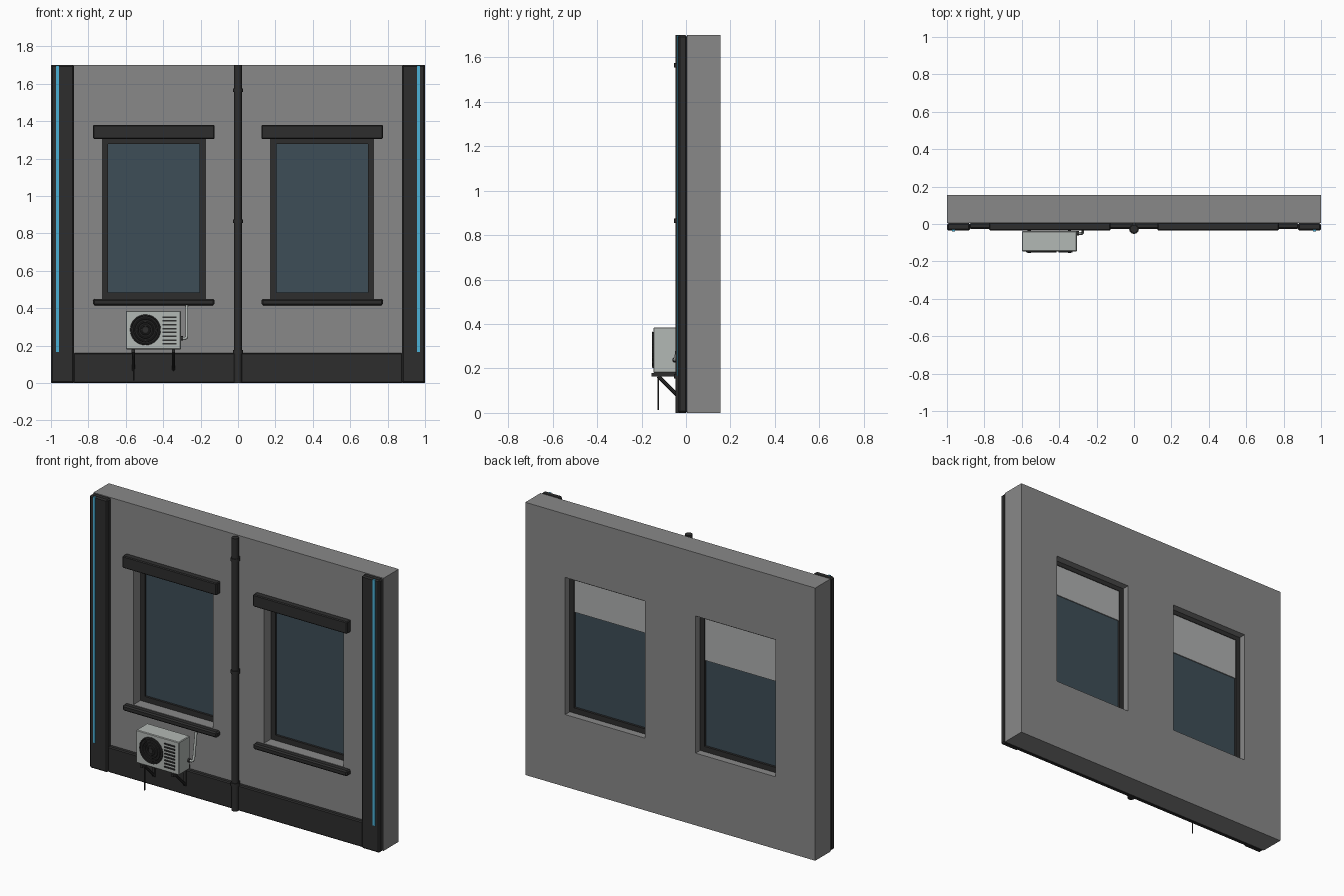
import bpy, bmesh, math
from mathutils import Vector

if "Cube" in bpy.data.objects:
    bpy.data.objects.remove(bpy.data.objects["Cube"])


def material(name, r, g, b):
    m = bpy.data.materials.new(name)
    m.use_nodes = True
    m.diffuse_color = (r, g, b, 1)
    m.node_tree.nodes["Principled BSDF"].inputs["Base Color"].default_value = (r, g, b, 1)
    return m


WALL = material("wall grey", 0.25, 0.25, 0.25)
TRIM = material("charcoal trim", 0.027, 0.027, 0.027)
GLASS = material("dark blue glass", 0.047, 0.075, 0.095)
LIGHT = material("light strip blue", 0.07, 0.44, 0.68)
CASING = material("pale grey casing", 0.45, 0.48, 0.46)
BLIND = material("blind grey", 0.43, 0.44, 0.44)
BLACK = material("grille black", 0.014, 0.014, 0.014)


def finish(name, bm, mat, bevel=0, smooth=False):
    bmesh.ops.recalc_face_normals(bm, faces=bm.faces)
    mesh = bpy.data.meshes.new(name)
    bm.to_mesh(mesh)
    bm.free()
    mesh.materials.append(mat)
    ob = bpy.data.objects.new(name, mesh)
    bpy.context.collection.objects.link(ob)
    if bevel:
        mod = ob.modifiers.new("bevel", 'BEVEL')
        mod.width = bevel
        mod.segments = 1
    if smooth:
        bpy.ops.object.select_all(action='DESELECT')
        ob.select_set(True)
        bpy.context.view_layer.objects.active = ob
        bpy.ops.object.shade_smooth_by_angle()
    return ob


def box(name, x, y, z, mat, bevel=0):
    """Box from (low, high) pairs on each axis."""
    bm = bmesh.new()
    bmesh.ops.create_cube(bm, size=1)
    for v in bm.verts:
        v.co = [(a + b) / 2 + c * abs(b - a) for c, (a, b) in zip(v.co, (x, y, z))]
    return finish(name, bm, mat, bevel)


def rod(name, start, end, radius, mat, sides=16):
    """Cylinder between two points."""
    a, b = Vector(start), Vector(end)
    bm = bmesh.new()
    bmesh.ops.create_cone(bm, cap_ends=True, segments=sides, radius1=radius,
                          radius2=radius, depth=(b - a).length)
    rot = (b - a).to_track_quat('Z', 'Y')
    for v in bm.verts:
        v.co = rot @ v.co + (a + b) / 2
    return finish(name, bm, mat, smooth=sides > 8)


def ring(name, centre, radius, thick, mat):
    bpy.ops.mesh.primitive_torus_add(location=centre, rotation=(math.pi / 2, 0, 0),
                                     major_radius=radius, minor_radius=thick,
                                     major_segments=32, minor_segments=6)
    ob = bpy.context.object
    ob.name = name
    ob.data.materials.append(mat)
    bpy.ops.object.shade_smooth_by_angle()


FRONT, BACK = 0.005, 0.155
TOP = 1.7
WIN_X, HALF = 0.45, 0.275
SILL_Z, HEAD_Z = 0.45, 1.305

# Wall: a grid without the two window cells, extruded to thickness
xs = [-1, -WIN_X - HALF, -WIN_X + HALF, WIN_X - HALF, WIN_X + HALF, 1]
zs = [0, SILL_Z, HEAD_Z, TOP]
bm = bmesh.new()
grid = [[bm.verts.new((x, FRONT, z)) for z in zs] for x in xs]
for i in range(5):
    for j in range(3):
        if j == 1 and i in (1, 3):
            continue
        bm.faces.new((grid[i][j], grid[i + 1][j], grid[i + 1][j + 1], grid[i][j + 1]))
out = bmesh.ops.extrude_face_region(bm, geom=bm.faces[:])
for v in out["geom"]:
    if isinstance(v, bmesh.types.BMVert):
        v.co.y = BACK
finish("wall", bm, WALL)

# Plinth along the foot of the wall
box("plinth", (-0.88, 0.88), (-0.026, FRONT), (0, 0.16), TRIM, 0.006)

for s, side in ((-1, "right"), (1, "left")):
    # Corner pilaster with its light strip
    box(side + "_pilaster", sorted((s, s * 0.876)), (-0.036, FRONT), (0, TOP), TRIM, 0.008)
    box(side + "_light_strip", sorted((s * 0.972, s * 0.957)), (-0.04, -0.03),
        (0.165, TOP - 0.002), LIGHT)

    # Window lintel and sill
    cx = s * WIN_X
    wide = (cx - 0.325, cx + 0.325)
    box(side + "_lintel", wide, (-0.034, FRONT + 0.003), (HEAD_Z, 1.38), TRIM, 0.005)
    box(side + "_sill", wide, (-0.034, FRONT + 0.003), (0.415, SILL_Z), TRIM, 0.008)

    # Window frame, glass and roller blind
    depth = (0.075, 0.11)
    for e, jamb in ((-1, "jamb_a"), (1, "jamb_b")):
        box(f"{side}_frame_{jamb}", sorted((cx + e * HALF, cx + e * 0.245)), depth,
            (SILL_Z, HEAD_Z), TRIM)
    inner = (cx - 0.245, cx + 0.245)
    box(side + "_frame_bottom", inner, depth, (SILL_Z, 0.483), TRIM)
    box(side + "_frame_top", inner, depth, (1.278, HEAD_Z), TRIM)
    box(side + "_glass", inner, (0.088, 0.096), (0.483, 1.278), GLASS)
    drop = 0.2 if s > 0 else 0.26
    box(side + "_blind", inner, (0.1, 0.106), (1.278 - drop, 1.278), BLIND)

# Drainpipe with clamps
rod("drainpipe", (0, -0.027, 0), (0, -0.027, TOP), 0.021, TRIM)
for i, z in enumerate((0.165, 0.865, 1.565)):
    rod(f"pipe_clamp_{i}", (0, -0.027, z - 0.01), (0, -0.027, z + 0.01), 0.026, TRIM)
    box(f"clamp_bracket_{i}", (-0.012, 0.012), (-0.027, FRONT), (z - 0.008, z + 0.008), TRIM)

# Air conditioner casing, fan and louvres
FACE = -0.147
box("cooler_casing", (-0.6, -0.305), (FACE, -0.038), (0.18, 0.385), CASING, 0.004)
fan = (-0.495, 0.284)
rod("fan_disc", (fan[0], FACE + 0.01, fan[1]), (fan[0], FACE - 0.002, fan[1]), 0.081, BLACK, 32)
for i, r in enumerate((0.024, 0.042, 0.06, 0.078)):
    ring(f"fan_guard_{i}", (fan[0], FACE - 0.002, fan[1]), r, 0.004, TRIM)
rod("fan_hub", (fan[0], FACE, fan[1]), (fan[0], FACE - 0.006, fan[1]), 0.014, TRIM)
for i in range(8):
    z = 0.205 + i * 0.0205
    box(f"louvre_{i}", (-0.403, -0.33), (FACE - 0.006, FACE + 0.002), (z, z + 0.008), TRIM)

# Mounting brackets: arm, diagonal brace, wall plate
for i, x in enumerate((-0.56, -0.345)):
    box(f"bracket_arm_{i}", (x - 0.009, x + 0.009), (-0.155, FRONT), (0.163, 0.18), TRIM)
    box(f"bracket_plate_{i}", (x - 0.009, x + 0.009), (-0.034, FRONT), (0.06, 0.18), TRIM)
    rod(f"bracket_brace_{i}", (x, -0.125, 0.165), (x, -0.03, 0.07), 0.008, TRIM, 8)
rod("drain_hose", (-0.557, -0.125, 0.012), (-0.557, -0.125, 0.17), 0.004, TRIM, 8)

# Refrigerant pipe: out of the casing, up to the sill
curve = bpy.data.curves.new("coolant_pipe", 'CURVE')
curve.dimensions = '3D'
curve.bevel_depth = 0.008
curve.bevel_resolution = 2
path = [(-0.31, 0.238), (-0.285, 0.238), (-0.277, 0.241), (-0.274, 0.25), (-0.274, 0.42)]
spline = curve.splines.new('POLY')
spline.points.add(len(path) - 1)
for p, (x, z) in zip(spline.points, path):
    p.co = (x, -0.05 if z < 0.4 else -0.02, z, 1)
spline.points[3].co.y = -0.045
curve.materials.append(CASING)
bpy.context.collection.objects.link(bpy.data.objects.new("coolant_pipe", curve))
rod("pipe_collar", (-0.308, -0.05, 0.238), (-0.295, -0.05, 0.238), 0.012, TRIM)
